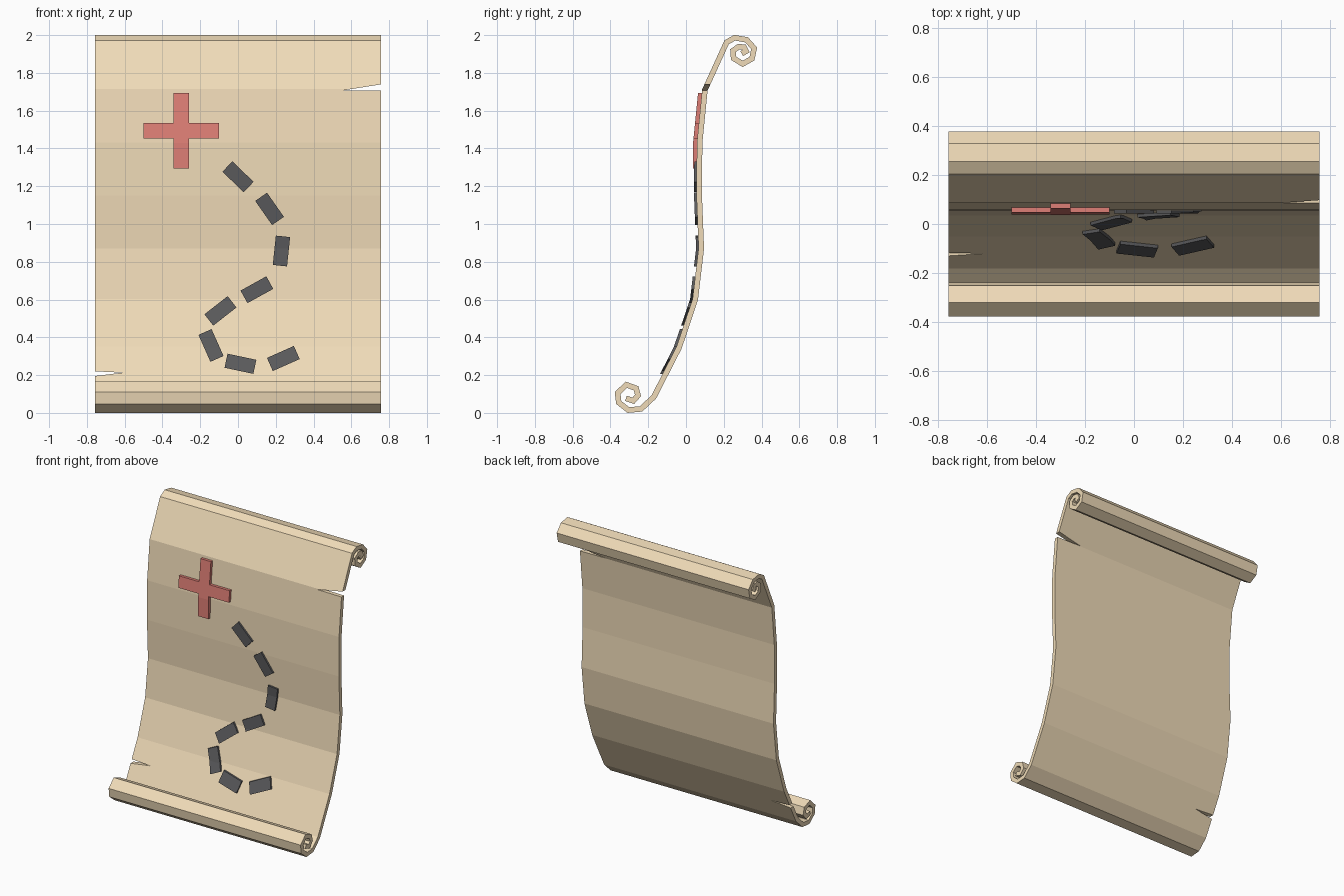
import bpy, bmesh, math
from mathutils import Vector

if "Cube" in bpy.data.objects:
    bpy.data.objects.remove(bpy.data.objects["Cube"])

HALF, THICK = 0.758, 0.029

# Side profile (y, z): top curl, sheet, bottom curl
TOP_CURL = [(0.295, 1.902), (0.318, 1.915), (0.307, 1.936), (0.279, 1.939), (0.249, 1.918),
            (0.252, 1.877), (0.30, 1.848), (0.349, 1.875), (0.361, 1.93), (0.321, 1.975),
            (0.258, 1.986), (0.215, 1.962)]
SHEET = [(0.10, 1.71), (0.072, 1.43), (0.070, 1.15), (0.081, 0.87), (0.049, 0.60),
         (-0.037, 0.345), (-0.17, 0.085)]
BOTTOM_CURL = [(-0.238, 0.021), (-0.305, 0.015), (-0.356, 0.055), (-0.362, 0.105),
               (-0.316, 0.149), (-0.264, 0.13), (-0.254, 0.092), (-0.279, 0.064),
               (-0.318, 0.077)]


def material(name, rgb):
    m = bpy.data.materials.new(name)
    m.diffuse_color = (*rgb, 1)
    m.use_nodes = True
    m.node_tree.nodes["Principled BSDF"].inputs["Base Color"].default_value = m.diffuse_color
    return m


def make_object(name, bm, mat=None):
    me = bpy.data.meshes.new(name)
    bmesh.ops.recalc_face_normals(bm, faces=bm.faces)
    bm.to_mesh(me)
    bm.free()
    ob = bpy.data.objects.new(name, me)
    bpy.context.collection.objects.link(ob)
    if mat:
        me.materials.append(mat)
    return ob


def front_y(z):
    """Depth of the sheet's front face at height z."""
    pts = [TOP_CURL[-1]] + SHEET
    for (y1, z1), (y0, z0) in zip(pts, pts[1:]):
        if z >= z0:
            t = (z - z0) / (z1 - z0)
            slope = math.hypot(1, (y1 - y0) / (z1 - z0))
            return y0 + (y1 - y0) * t - THICK / 2 * slope
    return SHEET[-1][0]


def prism(bm, outline, depth):
    """Extrude an x-z outline backwards (+y) by depth."""
    face = bm.faces.new([bm.verts.new(p) for p in outline])
    geo = bmesh.ops.extrude_face_region(bm, geom=[face])["geom"]
    for v in geo:
        if isinstance(v, bmesh.types.BMVert):
            v.co.y += depth


def mark(name, outline, height, mat):
    """A flat raised marking that follows the folds of the sheet."""
    bm = bmesh.new()
    prism(bm, [(x, 0, z) for x, z in outline], 1)
    for _, z in SHEET:
        bmesh.ops.bisect_plane(bm, geom=bm.verts[:] + bm.edges[:] + bm.faces[:],
                               plane_co=(0, 0, z), plane_no=(0, 0, 1))
    for v in bm.verts:
        v.co.y = front_y(v.co.z) + (0.004 if v.co.y > 0.5 else -height)
    return make_object(name, bm, mat)


paper = material("parchment", (0.87, 0.71, 0.48))
red = material("red_ink", (0.73, 0.21, 0.18))
dark = material("dark_ink", (0.10, 0.10, 0.105))

# Parchment sheet with a curl at both ends
bm = bmesh.new()
rows = [[bm.verts.new((x, y, z)) for x in (-HALF, HALF)]
        for y, z in TOP_CURL + SHEET + BOTTOM_CURL]
for a, b in zip(rows, rows[1:]):
    bm.faces.new((a[0], a[1], b[1], b[0]))
sheet = make_object("parchment_sheet", bm, paper)
sol = sheet.modifiers.new("thickness", "SOLIDIFY")
sol.thickness, sol.offset, sol.use_even_offset = THICK, 0, True

# Wedge cutters for the two torn edges
tears = {
    "right_tear_cutter": [(0.56, 1.708), (0.80, 1.705), (0.80, 1.746)],
    "left_tear_cutter": [(-0.61, 0.213), (-0.80, 0.19), (-0.80, 0.222)],
}
for name, outline in tears.items():
    bm = bmesh.new()
    prism(bm, [(x, -0.5, z) for x, z in outline], 1)
    cutter = make_object(name, bm)
    cutter.hide_render = True
    cutter.hide_set(True)
    cut = sheet.modifiers.new(name, "BOOLEAN")
    cut.operation, cut.solver, cut.object = "DIFFERENCE", "EXACT", cutter

# Red cross
L, W = 0.2, 0.041
quarter = [(L, -W), (L, W), (W, W)]
cross = []
for k in range(4):
    for x, z in quarter:
        for _ in range(k):
            x, z = -z, x
        cross.append((-0.30 + x, 1.494 + z))
mark("red_cross", cross, 0.02, red)

# Dashed trail: centre x, centre z, angle in degrees
dashes = [(0.0, 1.25, -44), (0.167, 1.08, -55), (0.23, 0.857, 84), (0.10, 0.652, 29),
          (-0.093, 0.54, 38), (-0.143, 0.357, -66), (0.013, 0.26, -12), (0.24, 0.288, 24)]
for i, (cx, cz, ang) in enumerate(dashes):
    c, s = math.cos(math.radians(ang)), math.sin(math.radians(ang))
    corners = [(-0.078, -0.038), (0.078, -0.038), (0.078, 0.038), (-0.078, 0.038)]
    mark(f"trail_dash_{i + 1}", [(cx + u * c - v * s, cz + u * s + v * c) for u, v in corners],
         0.013, dark)
